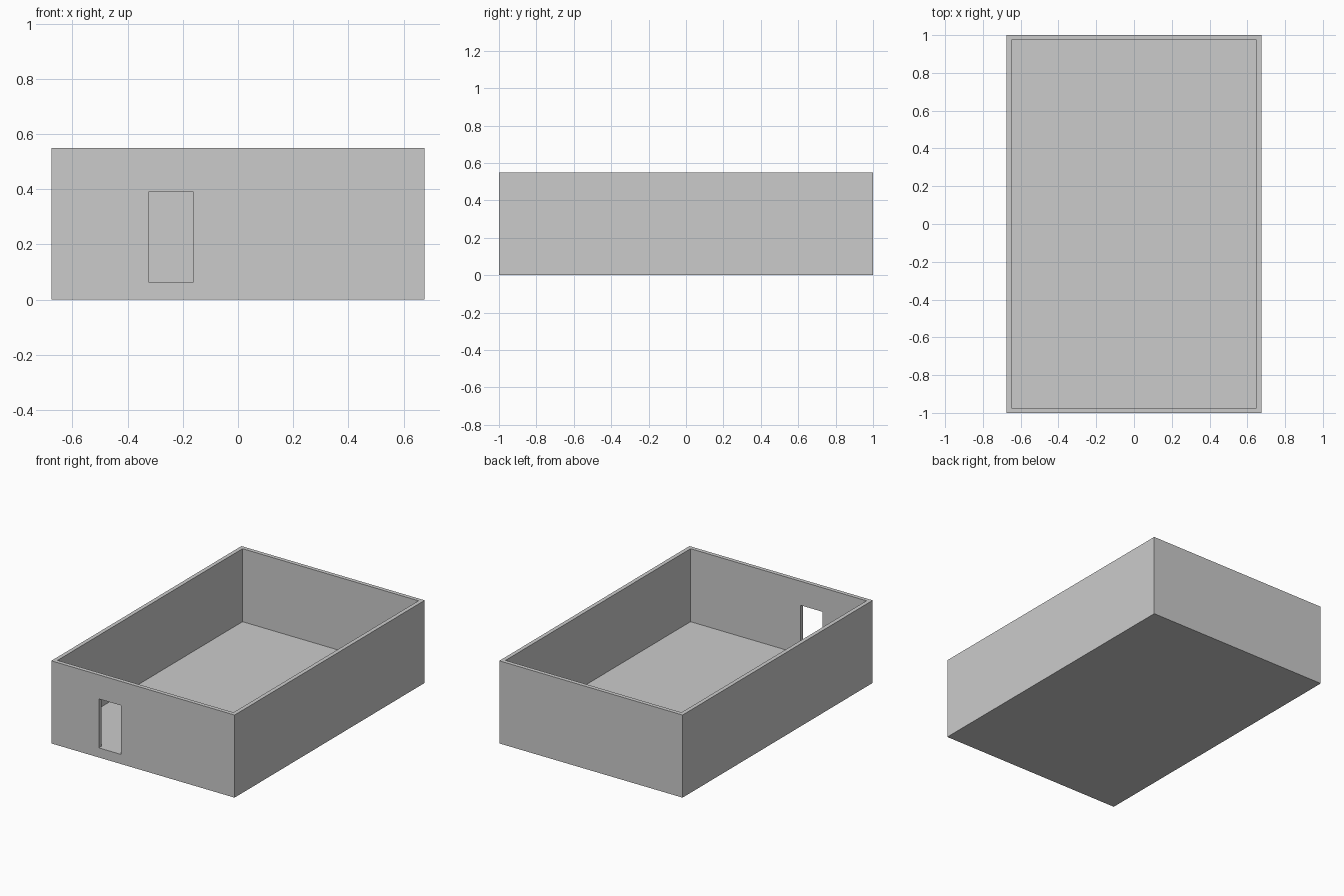
import bpy

if "Cube" in bpy.data.objects:
    bpy.data.objects.remove(bpy.data.objects["Cube"])


def box(name, lo, hi):
    """Axis-aligned box between two corners."""
    centre = [(a + b) / 2 for a, b in zip(lo, hi)]
    bpy.ops.mesh.primitive_cube_add(size=1, location=centre)
    ob = bpy.context.object
    ob.name = name
    ob.scale = [b - a for a, b in zip(lo, hi)]
    bpy.ops.object.transform_apply(location=True, rotation=True, scale=True)
    return ob


def cut(target, cutter):
    """Subtract the cutter, apply, and remove it."""
    mod = target.modifiers.new("cut", 'BOOLEAN')
    mod.operation = 'DIFFERENCE'
    mod.solver = 'EXACT'
    mod.object = cutter
    cutter.hide_render = True
    bpy.context.view_layer.objects.active = target
    bpy.ops.object.modifier_apply(modifier=mod.name)
    bpy.data.objects.remove(cutter, do_unlink=True)


HX, HY, H = 0.675, 1.0, 0.55   # half width, half length, height
WALL, FLOOR = 0.027, 0.064     # wall and floor thickness

# Open-topped room shell
room = box("room_shell", (-HX, -HY, 0), (HX, HY, H))
cut(room, box("room_hollow", (-HX + WALL, -HY + WALL, FLOOR),
              (HX - WALL, HY - WALL, H + 0.2)))

# Doorway through the front wall, sill flush with the floor
cut(room, box("doorway_cutter", (-0.325, -HY - 0.1, FLOOR),
              (-0.162, -HY + 0.2, 0.39)))
